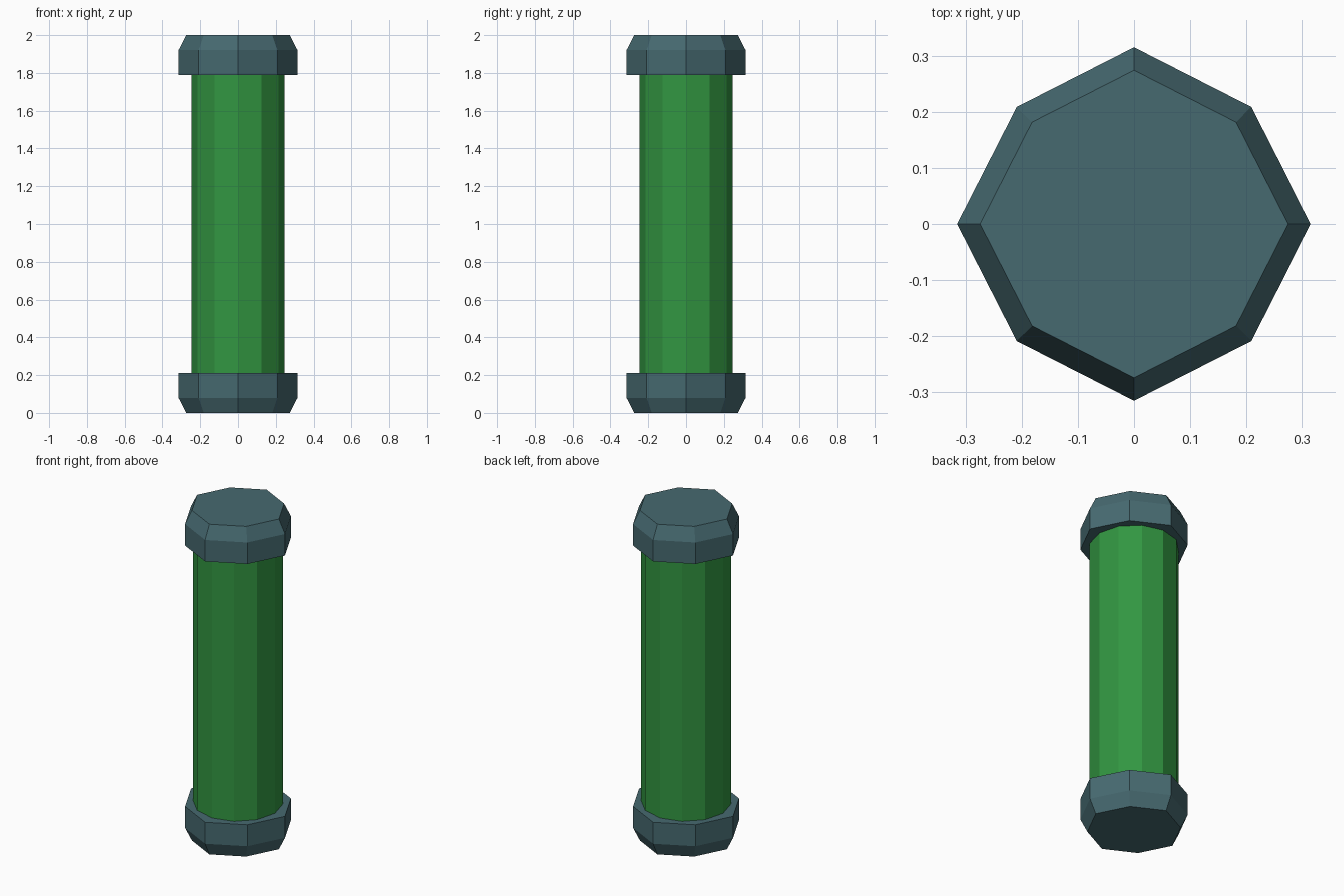
import bpy
import math

cube = bpy.data.objects.get("Cube")
if cube:
    bpy.data.objects.remove(cube, do_unlink=True)


def make_material(name, color):
    mat = bpy.data.materials.new(name)
    mat.use_nodes = True
    mat.diffuse_color = color
    mat.node_tree.nodes["Principled BSDF"].inputs["Base Color"].default_value = color
    return mat


def ring(sides, radius, z, diagonal=1.0):
    """Points around the axis; every odd point is scaled by diagonal."""
    pts = []
    for i in range(sides):
        a = math.tau * i / sides
        r = radius * (diagonal if i % 2 else 1.0)
        pts.append((r * math.cos(a), r * math.sin(a), z))
    return pts


def loft(name, rings, mat):
    """Closed flat-shaded solid through rings listed from bottom to top."""
    n = len(rings[0])
    verts = [p for r in rings for p in r]
    faces = [tuple(reversed(range(n))), tuple(range(len(verts) - n, len(verts)))]
    for k in range(len(rings) - 1):
        for i in range(n):
            j = (i + 1) % n
            faces.append((k * n + i, k * n + j, (k + 1) * n + j, (k + 1) * n + i))
    mesh = bpy.data.meshes.new(name)
    mesh.from_pydata(verts, [], faces)
    mesh.materials.append(mat)
    obj = bpy.data.objects.new(name, mesh)
    bpy.context.collection.objects.link(obj)
    return obj


green = make_material("tube green", (0.032, 0.305, 0.053, 1))
slate = make_material("cap slate", (0.062, 0.143, 0.163, 1))

# Twelve-sided tube running into both caps
loft("tube", [ring(12, 0.247, 0.1), ring(12, 0.247, 1.9)], green)

# Eight-sided chamfered end caps
WIDE, NARROW, DIAGONAL = 0.315, 0.274, 0.937
profile = [(NARROW, 0.0), (WIDE, 0.08), (WIDE, 0.21)]
loft("bottom_cap", [ring(8, r, z, DIAGONAL) for r, z in profile], slate)
loft("top_cap", [ring(8, r, 2 - z, DIAGONAL) for r, z in reversed(profile)], slate)
